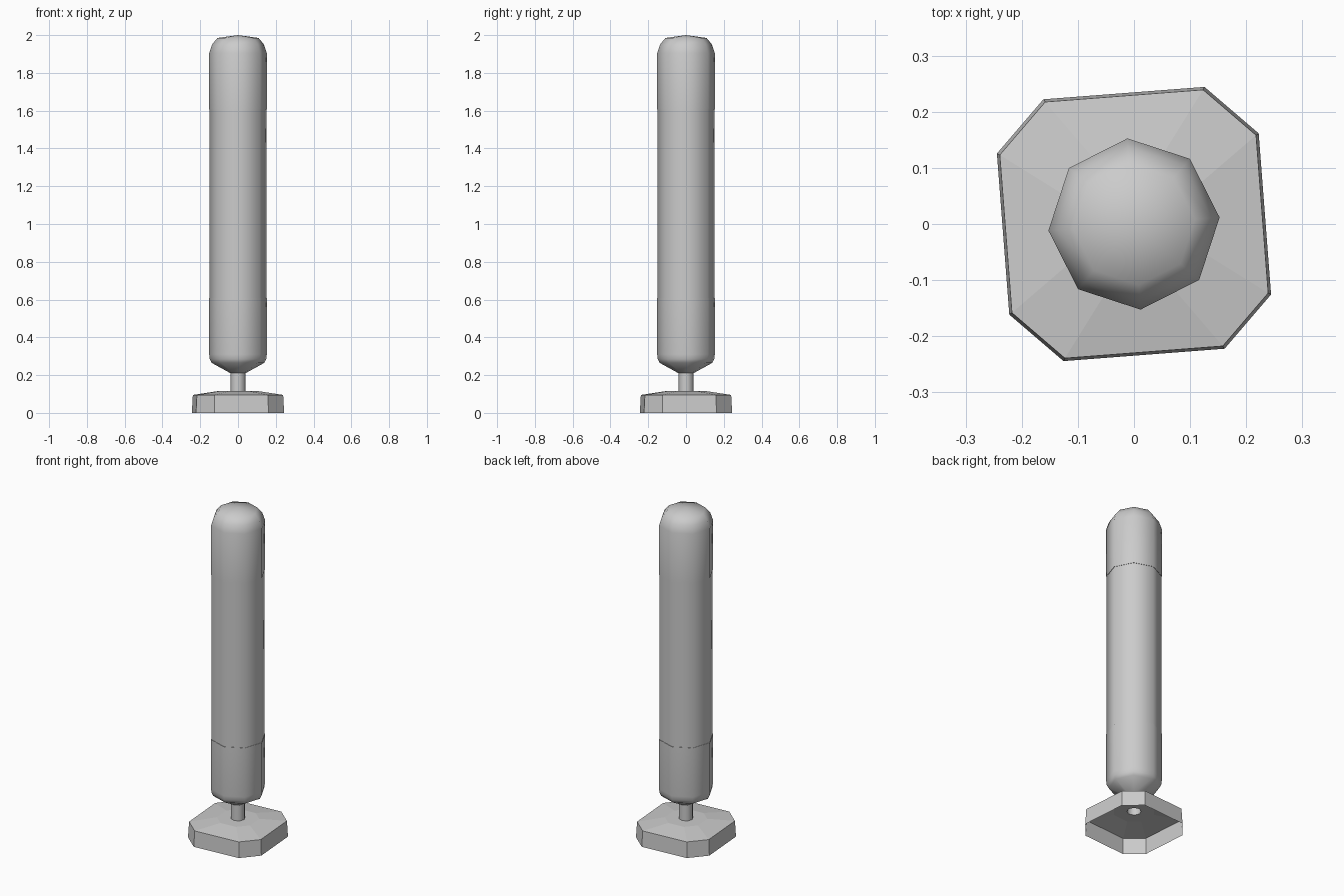
import bpy, bmesh, math

if "Cube" in bpy.data.objects:
    bpy.data.objects.remove(bpy.data.objects["Cube"])

TWIST = math.radians(4.4)


def octagon(r):
    """Regular octagon with points on the axes."""
    return [(r * math.cos(k * math.pi / 4), r * math.sin(k * math.pi / 4)) for k in range(8)]


def cut_square(h, e):
    """Square of half width h with chamfered corners, sides of half length e."""
    return [(h, e), (e, h), (-e, h), (-h, e), (-h, -e), (-e, -h), (e, -h), (h, -e)]


def loft(name, rings, smooth, apex=None):
    """Skin a stack of eight-point rings, with an optional apex; the bottom stays open."""
    bm = bmesh.new()
    c, s = math.cos(TWIST), math.sin(TWIST)
    loops = [[bm.verts.new((x * c - y * s, x * s + y * c, z)) for x, y in pts]
             for pts, z in rings]
    for a, b in zip(loops, loops[1:]):
        for i in range(8):
            j = (i + 1) % 8
            bm.faces.new((a[i], a[j], b[j], b[i]))
    if apex is not None:
        tip = bm.verts.new((0, 0, apex))
        for i in range(8):
            bm.faces.new((loops[-1][i], loops[-1][(i + 1) % 8], tip))
    mesh = bpy.data.meshes.new(name)
    bm.to_mesh(mesh)
    bm.free()
    ob = bpy.data.objects.new(name, mesh)
    bpy.context.collection.objects.link(ob)
    bpy.context.view_layer.objects.active = ob
    ob.select_set(True)
    if smooth:
        bpy.ops.object.shade_smooth_by_angle(angle=math.radians(46))
    ob.select_set(False)
    return ob


# Hollow base plate with a gently sloped top
loft("base_plate", [
    (cut_square(0.234, 0.144), 0.0),
    (cut_square(0.229, 0.141), 0.095),
    (cut_square(0.105, 0.05), 0.115),
    (octagon(0.04), 0.115),
], False)

# Thin hollow stem
loft("stem", [(octagon(0.04), 0.115), (octagon(0.04), 0.212)], True)

# Lower end cap, tapering down to the stem
loft("lower_cap", [(octagon(r), z) for r, z in
                   [(0.04, 0.21), (0.14, 0.265), (0.15, 0.285), (0.153, 0.31),
                    (0.153, 0.608), (0.151, 0.608)]], True)

# Long middle tube
loft("middle_tube", [(octagon(0.151), 0.608), (octagon(0.151), 1.606)], True)

# Rounded upper end cap
loft("upper_cap", [(octagon(r), z) for r, z in
                   [(0.151, 1.606), (0.153, 1.606), (0.153, 1.905),
                    (0.138, 1.95), (0.109, 1.985)]], True, apex=2.0)
